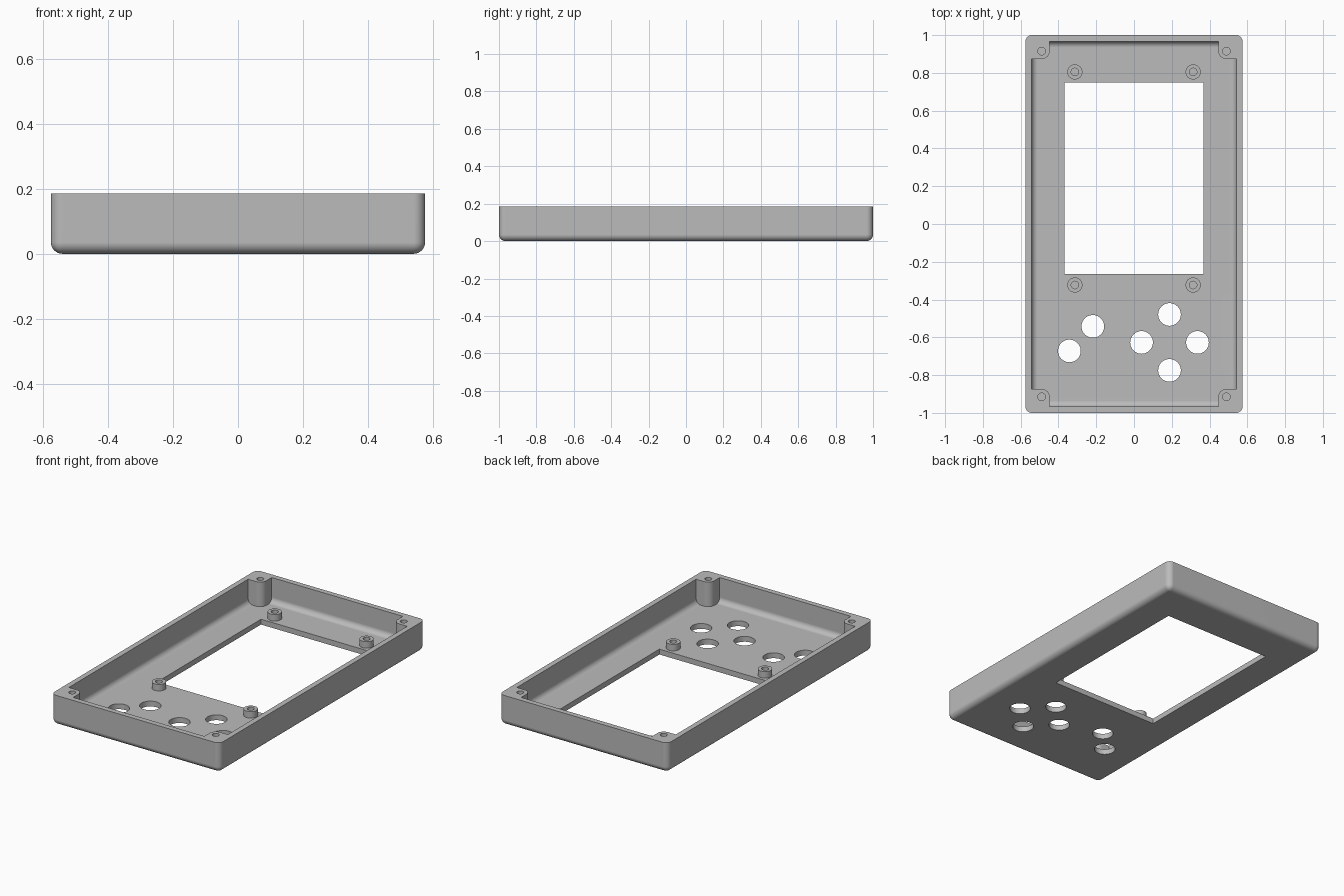
import bpy, bmesh
from mathutils import Matrix, Vector

if "Cube" in bpy.data.objects:
    bpy.data.objects.remove(bpy.data.objects["Cube"], do_unlink=True)

HALF_X, HALF_Y, HEIGHT = 0.575, 1.0, 0.185
WALL, FLOOR, ROUND = 0.033, 0.033, 0.035

grey = bpy.data.materials.new("plain grey")
grey.use_nodes = True
grey.diffuse_color = (0.5, 0.5, 0.5, 1)
grey.node_tree.nodes["Principled BSDF"].inputs["Base Color"].default_value = grey.diffuse_color


def finish(name, bm):
    bmesh.ops.recalc_face_normals(bm, faces=bm.faces)
    mesh = bpy.data.meshes.new(name)
    bm.to_mesh(mesh)
    bm.free()
    mesh.materials.append(grey)
    obj = bpy.data.objects.new(name, mesh)
    bpy.context.collection.objects.link(obj)
    return obj


def box(name, low, high, radius=0, rounded=None):
    """Box between two corners; edges chosen by the rule are rounded."""
    low, high = Vector(low), Vector(high)
    bm = bmesh.new()
    bmesh.ops.create_cube(bm, size=1)
    for v in bm.verts:
        v.co = (low + high) / 2 + v.co * (high - low)
    if rounded:
        edges = [e for e in bm.edges if rounded(*e.verts)]
        bmesh.ops.bevel(bm, geom=edges, offset=radius, segments=8, profile=0.5, affect='EDGES')
    return finish(name, bm)


def cylinder(name, x, y, radius, bottom, top):
    bm = bmesh.new()
    bmesh.ops.create_cone(bm, cap_ends=True, segments=40, radius1=radius, radius2=radius,
                          depth=top - bottom,
                          matrix=Matrix.Translation((x, y, (bottom + top) / 2)))
    return finish(name, bm)


def combine(target, tool, operation):
    """Apply a boolean and throw the tool away."""
    mod = target.modifiers.new("combine", 'BOOLEAN')
    mod.operation, mod.object, mod.solver = operation, tool, 'EXACT'
    bpy.context.view_layer.objects.active = target
    bpy.ops.object.modifier_apply(modifier=mod.name)
    bpy.data.objects.remove(tool, do_unlink=True)


def tray_edges(a, b):
    """Upright corners and the edges around the bottom."""
    upright = abs(a.co.z - b.co.z) > 0.01
    return upright or max(a.co.z, b.co.z) < 0.1


# Outer body, face down
case = box("enclosure_shell", (-HALF_X, -HALF_Y, 0), (HALF_X, HALF_Y, HEIGHT), ROUND, tray_edges)

# Cavity, leaving a solid pillar in each corner
cavity = box("cavity", (WALL - HALF_X, WALL - HALF_Y, FLOOR),
             (HALF_X - WALL, HALF_Y - WALL, 0.3), 0.032, tray_edges)
PILLAR_X, PILLAR_Y, PILLAR_R = 0.489, 0.915, 0.042
for sx in (-1, 1):
    for sy in (-1, 1):
        inner = Vector((sx * (PILLAR_X - PILLAR_R), sy * (PILLAR_Y - PILLAR_R)))

        def inner_edge(a, b):
            return all((v.co.xy - inner).length < 0.001 for v in (a, b))

        xs = sorted((inner.x, sx * 0.7))
        ys = sorted((inner.y, sy * 1.1))
        pillar = box("pillar", (xs[0], ys[0], -0.1), (xs[1], ys[1], 0.4), PILLAR_R, inner_edge)
        combine(cavity, pillar, 'DIFFERENCE')
combine(case, cavity, 'DIFFERENCE')

# Screw holes in the pillars
for sx in (-1, 1):
    for sy in (-1, 1):
        combine(case, cylinder("screw_hole", sx * PILLAR_X, sy * PILLAR_Y, 0.02, 0.05, 0.3),
                'DIFFERENCE')

# Display standoffs with blind holes
for x in (-0.313, 0.313):
    for y in (0.805, -0.323):
        combine(case, cylinder("standoff", x, y, 0.04, 0.015, 0.073), 'UNION')
        combine(case, cylinder("standoff_hole", x, y, 0.02, 0.037, 0.15), 'DIFFERENCE')

# Display window
combine(case, box("window", (-0.367, -0.265, -0.1), (0.367, 0.748, 0.1)), 'DIFFERENCE')

# Button holes: a direction cross and a slanted pair
CROSS_X, CROSS_Y, REACH = 0.188, -0.627, 0.148
buttons = [(CROSS_X + dx * REACH, CROSS_Y + dy * REACH)
           for dx, dy in ((1, 0), (-1, 0), (0, 1), (0, -1))]
buttons += [(-0.218, -0.542), (-0.342, -0.672)]
for x, y in buttons:
    combine(case, cylinder("button_hole", x, y, 0.06, -0.1, 0.1), 'DIFFERENCE')

# Smooth fillets, crisp rims, flat panels
bpy.ops.object.select_all(action='DESELECT')
case.select_set(True)
bpy.context.view_layer.objects.active = case
bpy.ops.object.shade_smooth_by_angle(angle=0.52)
weighted = case.modifiers.new("flat panels", 'WEIGHTED_NORMAL')
weighted.keep_sharp = True
